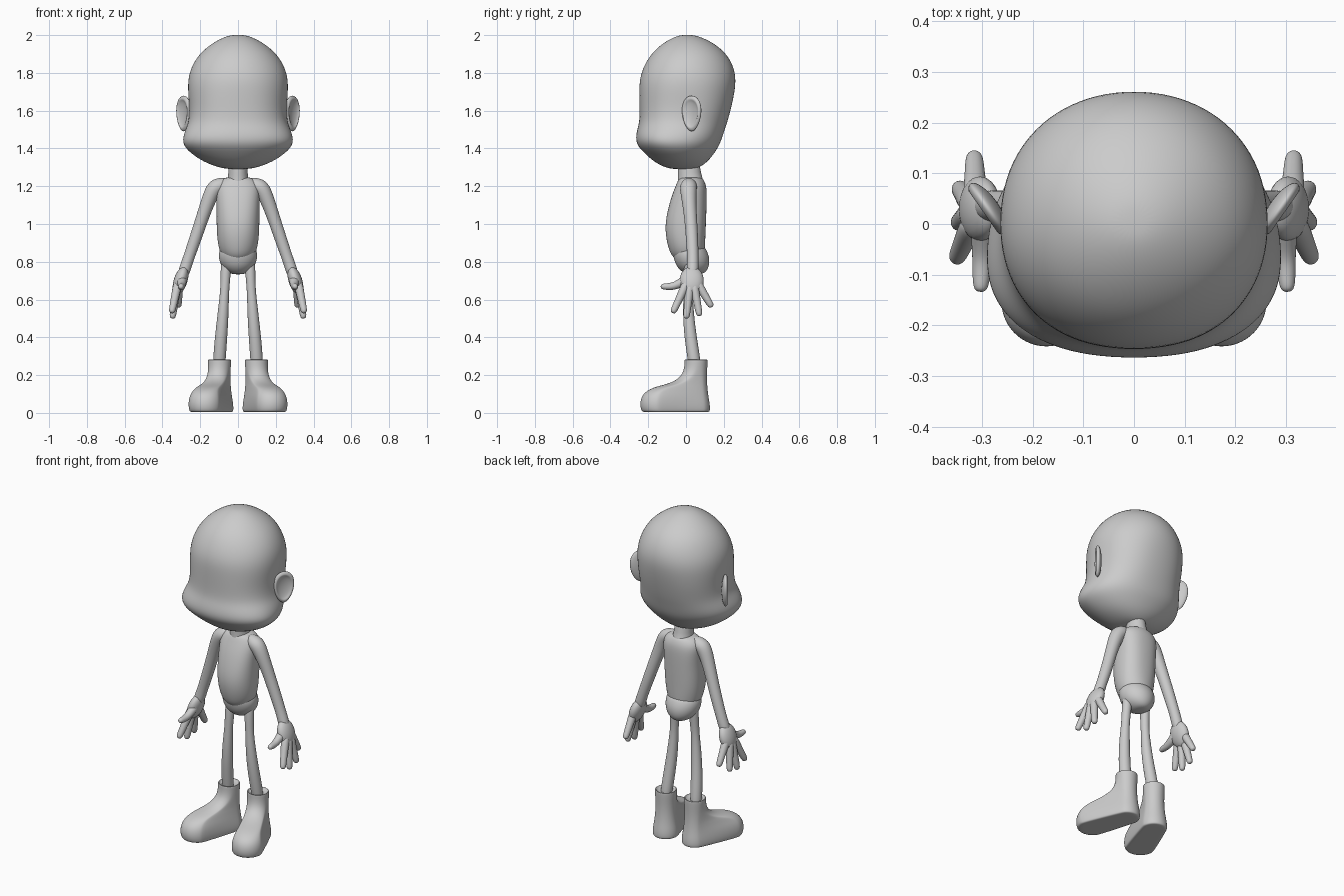
import bpy, bmesh, math
from mathutils import Vector, Matrix

if "Cube" in bpy.data.objects:
    bpy.data.objects.remove(bpy.data.objects["Cube"])


def fix(n):
    # compensates for the shrinkage of subdivided rings
    return 3 / (2 + math.cos(2 * math.pi / n))


def skin(name, rings, mirror=False, levels=2):
    """Bridge point rings into a closed, smooth, subdivided surface."""
    bm = bmesh.new()
    loops = [[bm.verts.new(p) for p in ring] for ring in rings]
    n = len(loops[0])
    for a, b in zip(loops, loops[1:]):
        for i in range(n):
            j = (i + 1) % n
            bm.faces.new((a[i], a[j], b[j], b[i]))
    bm.faces.new(loops[0])
    bm.faces.new(loops[-1])
    return finish(name, bm, mirror, levels)


def finish(name, bm, mirror, levels):
    bmesh.ops.recalc_face_normals(bm, faces=bm.faces)
    for f in bm.faces:
        f.smooth = True
    me = bpy.data.meshes.new(name)
    bm.to_mesh(me)
    bm.free()
    ob = bpy.data.objects.new(name, me)
    bpy.context.collection.objects.link(ob)
    if mirror:
        m = ob.modifiers.new("mirror", 'MIRROR')
        m.use_mirror_merge = False
    if levels:
        ob.modifiers.new("smooth", 'SUBSURF').levels = levels
        ob.modifiers["smooth"].render_levels = levels
    return ob


def oval(z, w, front, back, mid, p=2.0, n=24):
    """Horizontal ring: half width w, front/back y limits, widest at y = mid."""
    pts = []
    for i in range(n):
        a = 2 * math.pi * i / n
        c, s = math.cos(a), math.sin(a)
        x = w * math.copysign(abs(c) ** (2 / p), c)
        d = (back - mid) if s > 0 else (mid - front)
        y = mid + d * math.copysign(abs(s) ** (2 / p), s)
        pts.append(Vector((x * fix(n), mid + (y - mid) * fix(n), z)))
    return pts


def tube(name, path, n=10):
    """Round-ended limb through (x, y, z, radius) points."""
    pts = [Vector(q[:3]) for q in path]
    rad = [q[3] for q in path]
    t0 = (pts[1] - pts[0]).normalized()
    t1 = (pts[-1] - pts[-2]).normalized()
    r0, r1 = rad[0], rad[-1]
    pts = [pts[0] - t0 * r0, pts[0] - t0 * r0 * .75] + pts + [pts[-1] + t1 * r1 * .75, pts[-1] + t1 * r1]
    rad = [r0 * .3, r0 * .75] + rad + [r1 * .75, r1 * .3]
    rings = []
    for i, (p, r) in enumerate(zip(pts, rad)):
        t = pts[min(i + 1, len(pts) - 1)] - pts[max(i - 1, 0)]
        q = t.to_track_quat('Z', 'X')
        rings.append([p + q @ Vector((math.cos(a), math.sin(a), 0)) * r * fix(n)
                      for a in (2 * math.pi * k / n for k in range(n))])
    return skin(name, rings, True)


# head: tall cranium over a wide muzzle
skin("head", [oval(*r) for r in (
    (1.290, .04, -.06, .03, -.02), (1.298, .10, -.11, .07, -.02),
    (1.330, .185, -.17, .115, -.03), (1.375, .25, -.22, .15, -.05, 2.1),
    (1.415, .288, -.257, .175, -.07, 2.2), (1.455, .292, -.266, .19, -.07, 2.3),
    (1.50, .277, -.258, .205, -.05, 2.3), (1.545, .259, -.245, .22, -.02, 2.3),
    (1.62, .257, -.245, .24, 0, 2.3), (1.70, .264, -.247, .257, 0, 2.2),
    (1.77, .264, -.245, .264, 0, 2.1), (1.84, .244, -.222, .25, 0),
    (1.91, .197, -.178, .208, .01), (1.965, .125, -.112, .135, .01),
    (1.995, .06, -.05, .065, .005), (2.001, .02, -.015, .025, .005))])

# ears: flattened, dished ovals flaring backwards
bm = bmesh.new()
bmesh.ops.create_uvsphere(bm, u_segments=32, v_segments=24, radius=1, matrix=Matrix.Rotation(math.pi / 2, 4, 'Y'))
place = Matrix.Translation((.288, .03, 1.585)) @ Matrix.Rotation(-math.radians(35), 4, 'Z')
for v in bm.verts:
    x, y, z = v.co
    r = math.hypot(y, z)
    if x > 0 and r < .8:
        x -= 1.1 * (1 - (r / .8) ** 2) ** .7
    v.co = place @ Vector((x * .022, y * .06 * (1 + .2 * z), z * .095))
finish("ear", bm, True, 1)

# neck, torso and pelvis
skin("neck", [oval(*r, n=16) for r in (
    (1.17, .065, -.045, .10, .03), (1.23, .058, -.043, .095, .03),
    (1.26, .05, -.042, .078, .02), (1.36, .05, -.045, .07, .015))])
skin("torso", [oval(*r) for r in (
    (.80, .05, -.04, .08, .02), (.83, .085, -.075, .095, .02),
    (.87, .102, -.092, .10, .01), (.93, .110, -.106, .102, .01, 2.2),
    (1.0, .113, -.110, .105, .01, 2.3), (1.08, .113, -.095, .108, .01, 2.4),
    (1.15, .115, -.075, .11, .02, 2.4), (1.20, .118, -.055, .108, .025, 2.2),
    (1.232, .10, -.042, .095, .025), (1.25, .06, -.03, .08, .025))])
skin("pelvis", [oval(*r) for r in (
    (.733, .025, .01, .08, .045), (.745, .055, -.02, .105, .04),
    (.775, .088, -.05, .122, .03), (.82, .103, -.066, .125, .02),
    (.86, .10, -.07, .11, .02), (.89, .08, -.06, .09, .02))])

# arms and legs
tube("arm", [(.09, .015, 1.205, .042), (.125, .012, 1.195, .046), (.155, .015, 1.13, .038),
             (.19, .025, 1.03, .033), (.23, .033, .91, .032), (.265, .037, .81, .029),
             (.285, .035, .75, .032)])
tube("leg", [(.063, .02, .80, .028), (.067, .012, .70, .027), (.075, .01, .58, .029),
             (.085, .018, .45, .032), (.094, .032, .35, .033), (.10, .047, .25, .033)])

# hands: palm, thumb and four splayed fingers
bm = bmesh.new()
place = Matrix.Translation((.304, .03, .70)) @ Matrix.Rotation(-math.radians(18), 4, 'Y')
bmesh.ops.create_uvsphere(bm, u_segments=24, v_segments=16, radius=1,
                          matrix=place @ Matrix.Diagonal((.036, .064, .078, 1)))
finish("palm", bm, True, 0)
tube("thumb", [(.297, .01, .71, .028), (.298, -.05, .675, .021), (.300, -.085, .668, .019),
               (.302, -.118, .669, .016)])
for name, base, tip in (
        ("index_finger", (.322, -.005, .67), (.348, -.063, .545)),
        ("middle_finger", (.325, .02, .66), (.345, .003, .517)),
        ("ring_finger", (.325, .045, .66), (.343, .069, .53)),
        ("little_finger", (.313, .065, .68), (.315, .128, .575))):
    a, b = Vector(base), Vector(tip)
    tube(name, [(*a, .024), (*a.lerp(b, .5), .020), (*b, .018)])


# boots: rings joining a heel circle to a toe circle, turned outwards
def boot_ring(z, heel, length, toe, n=24):
    turn = Matrix.Translation((.098, .053, 0)) @ Matrix.Rotation(math.radians(20), 4, 'Z')
    pts = []
    for i in range(n):
        a = 2 * math.pi * (i + .5) / n
        front = math.sin(a) < 0
        r = (toe if front else heel) * fix(n)
        pts.append(turn @ Vector((r * math.cos(a), r * math.sin(a) - (length if front else 0), z)))
    return pts


skin("boot", [boot_ring(*r) for r in (
    (.004, .04, .20, .06), (.004, .068, .213, .08), (.012, .074, .217, .086),
    (.045, .073, .22, .090), (.085, .066, .216, .086), (.115, .062, .203, .074),
    (.137, .060, .165, .065), (.152, .059, .10, .059), (.175, .058, .045, .057),
    (.21, .058, .012, .057), (.25, .060, .002, .059), (.276, .061, 0, .061),
    (.282, .060, 0, .060), (.282, .054, 0, .054), (.272, .050, 0, .050),
    (.265, .02, 0, .02))], True)
